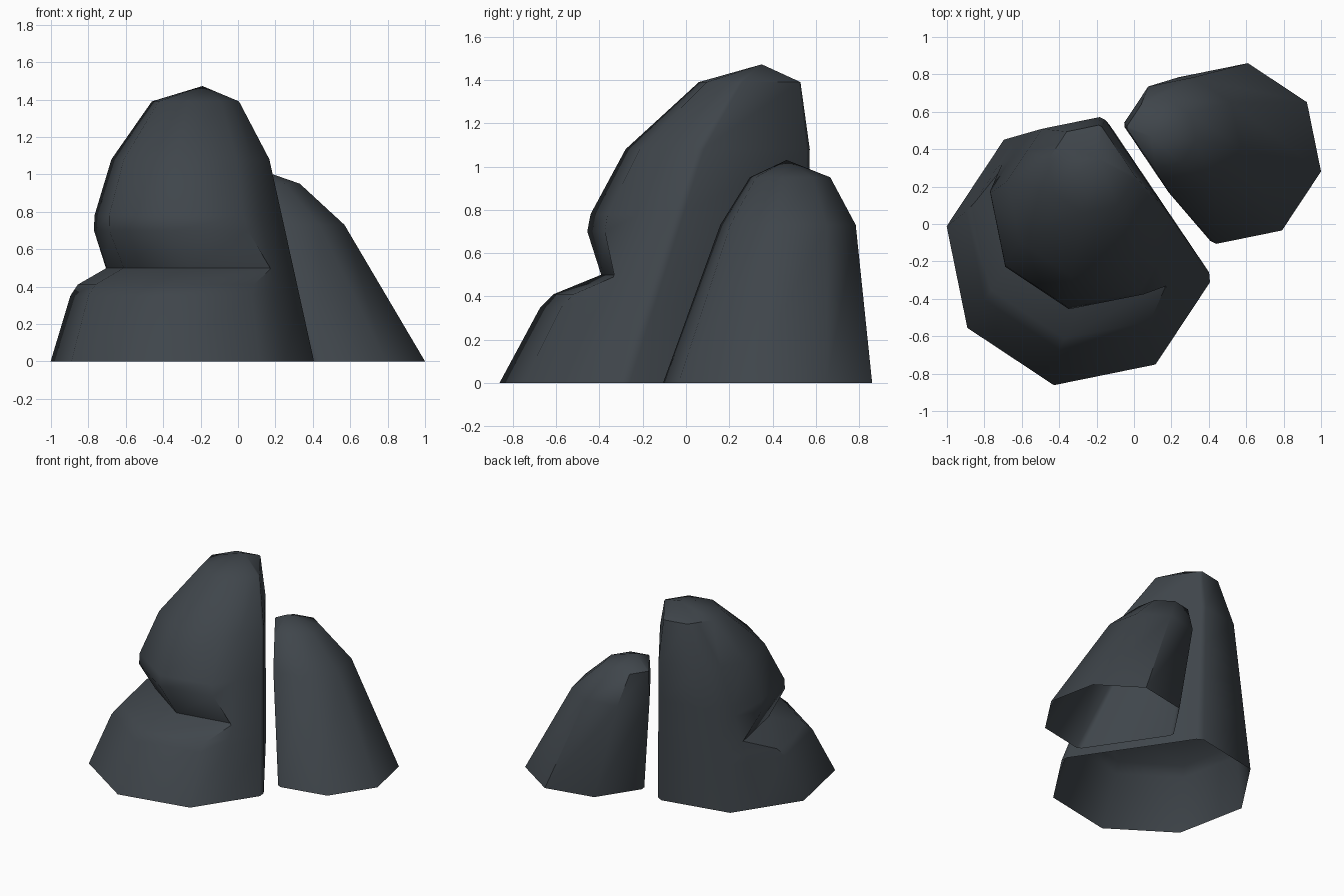
import bpy, bmesh, math

if "Cube" in bpy.data.objects:
    bpy.data.objects.remove(bpy.data.objects["Cube"])

slate = bpy.data.materials.new("slate")
slate.diffuse_color = (0.05, 0.06, 0.07, 1)
slate.use_nodes = True
slate.node_tree.nodes["Principled BSDF"].inputs["Base Color"].default_value = slate.diffuse_color

# Octagon corners: 0..7 counter-clockwise from 169 degrees; corner 5 is sliced off
CORNERS = [math.radians(169 + 45 * i) for i in range(8)]


def on_edge(a, b, t):
    """Unit-octagon point part of the way from corner a to corner b."""
    pa, pb = CORNERS[a], CORNERS[b]
    return (math.cos(pa) * (1 - t) + math.cos(pb) * t,
            math.sin(pa) * (1 - t) + math.sin(pb) * t)


def rock(name, levels, columns, pole, push=None):
    """Skin an open-bottomed rock. levels: (z, cx, cy, radius, groove depth)."""
    bm = bmesh.new()
    rings = []
    for z, cx, cy, r, g in levels:
        ring = []
        for i, (x, y) in enumerate(columns):
            px, py = (push or {}).get(i, (0, 0))
            ring.append(bm.verts.new((cx + r * x + g * px, cy + r * y + g * py, z)))
        rings.append(ring)
    n = len(columns)
    for lo, hi in zip(rings, rings[1:]):
        for i in range(n):
            j = (i + 1) % n
            bm.faces.new((lo[i], lo[j], hi[j], hi[i]))
    top = bm.verts.new(pole)
    for i in range(n):
        bm.faces.new((rings[-1][i], rings[-1][(i + 1) % n], top))
    me = bpy.data.meshes.new(name)
    bm.to_mesh(me)
    bm.free()
    me.materials.append(slate)
    ob = bpy.data.objects.new(name, me)
    bpy.context.collection.objects.link(ob)
    bpy.ops.object.select_all(action='DESELECT')
    ob.select_set(True)
    bpy.context.view_layer.objects.active = ob
    bpy.ops.object.shade_smooth_by_angle(angle=math.radians(46))
    return ob


def body(z, g=0.0):
    """Leaning, tapering lower body of the tall rock."""
    t = z / 1.08
    return (z, -0.29 + 0.04 * t, -0.15 + 0.298 * t, 0.725 - 0.29 * t, g)


# Tall rock: sliced flat towards its neighbour, grooved at the front left
tall_columns = [on_edge(0, 0, 0), on_edge(1, 1, 0), on_edge(2, 2, 0), on_edge(3, 3, 0),
                on_edge(3, 4, 0.45), on_edge(3, 4, 0.95), on_edge(4, 6, 0.035),
                on_edge(4, 6, 0.965), on_edge(6, 7, 0.05), on_edge(7, 7, 0),
                on_edge(0, 7, 0.58)]
groove = {0: (0.15, 0.20), 1: (0.15, 0.20), 2: (0.13, 0.20), 3: (0.12, 0.19)}
tall_levels = [body(0), body(0.35), body(0.41, 0.14), body(0.50, 1.0),
               body(0.70, 0.14), body(0.78), body(1.08),
               (1.39, -0.225, 0.295, 0.24, 0)]
rock("tall_rock", tall_levels, tall_columns, (-0.19, 0.35, 1.472), groove)

# Short rock: same octagon, leaning against the slice
short_columns = [on_edge(0, 0, 0), on_edge(1, 1, 0), on_edge(2, 2, 0), on_edge(3, 3, 0),
                 on_edge(4, 4, 0), on_edge(5, 5, 0), on_edge(6, 6, 0), on_edge(7, 7, 0)]
# slice away the corner nearest the tall rock and soften the two cut edges
short_columns[0:3] = [on_edge(7, 0, 0.95), on_edge(0, 2, 0.035),
                      on_edge(0, 2, 0.965), on_edge(2, 3, 0.05)]
short_levels = [(0, 0.515, 0.375, 0.494, 0), (0.73, 0.255, 0.47, 0.32, 0),
                (0.95, 0.144, 0.48, 0.19, 0)]
rock("short_rock", short_levels, short_columns, (0.10, 0.465, 1.03))
